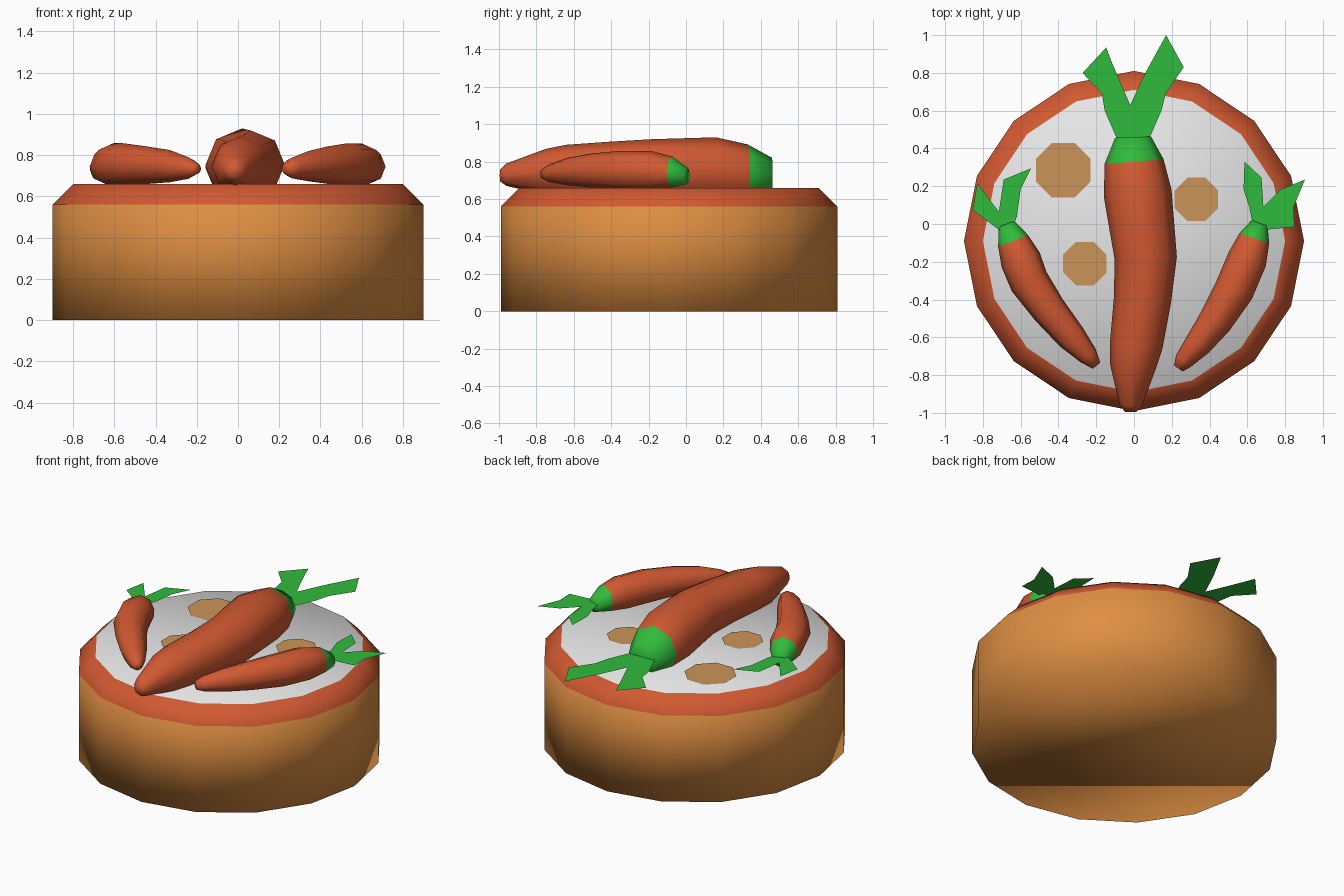
import bpy, bmesh, math
from mathutils import Vector

if "Cube" in bpy.data.objects:
    bpy.data.objects.remove(bpy.data.objects["Cube"])


def mat(name, rgb):
    m = bpy.data.materials.new(name)
    m.diffuse_color = (*rgb, 1)
    m.use_nodes = True
    m.node_tree.nodes["Principled BSDF"].inputs["Base Color"].default_value = m.diffuse_color
    return m


BROWN = mat("warm_brown", (0.74, 0.275, 0.055))
RED = mat("pepper_red", (0.64, 0.10, 0.031))
WHITE = mat("cream_white", (0.79, 0.79, 0.79))
GREEN = mat("leaf_green", (0.03, 0.50, 0.045))
TAN = mat("slice_tan", (0.60, 0.30, 0.095))


def finish(name, bm, mats, smooth, recalc=True):
    if recalc:
        bmesh.ops.recalc_face_normals(bm, faces=bm.faces)
    for f in bm.faces:
        f.smooth = smooth
    me = bpy.data.meshes.new(name)
    bm.to_mesh(me)
    bm.free()
    for m in mats:
        me.materials.append(m)
    ob = bpy.data.objects.new(name, me)
    bpy.context.collection.objects.link(ob)
    return ob


def loft(bm, rings, mats):
    """Bridge rings of points, cap both ends; mats = start cap, bands..., end cap."""
    vs = [[bm.verts.new(p) for p in r] for r in rings]
    n = len(vs[0])
    bm.faces.new(vs[0][::-1]).material_index = mats[0]
    bm.faces.new(vs[-1]).material_index = mats[-1]
    for k, (a, b) in enumerate(zip(vs, vs[1:])):
        for i in range(n):
            j = (i + 1) % n
            bm.faces.new((a[i], a[j], b[j], b[i])).material_index = mats[k + 1]


# pot: 16-sided body with bevelled red rim and white filling
bm = bmesh.new()
ring16 = [(math.cos(i * math.pi / 8), math.sin(i * math.pi / 8)) for i in range(16)]
loft(bm, [[(r * c, r * s - 0.09, z) for c, s in ring16]
          for r, z in ((0.9, 0), (0.9, 0.56), (0.8, 0.66))], [0, 0, 1, 2])
finish("pot", bm, [BROWN, RED, WHITE], True)


# pepper: eight-sided tube along a path of (x, y, z, radius), green first band
def pepper(name, path):
    pts = [Vector(p[:3]) for p in path]
    rings = []
    for i, p in enumerate(pts):
        t = pts[min(i + 1, len(pts) - 1)] - pts[max(i - 1, 0)]
        t.z = 0
        side = t.normalized().cross(Vector((0, 0, 1)))
        r = path[i][3]
        rings.append([p + r * (side * math.cos(k * math.pi / 4)
                               + Vector((0, 0, math.sin(k * math.pi / 4))))
                      for k in range(8)])
    bm = bmesh.new()
    loft(bm, rings, [1, 1] + [0] * (len(path) - 1))
    finish(name, bm, [RED, GREEN], True)


pepper("large_pepper", [
    (-0.005, 0.46, 0.725, 0.095), (0.0, 0.33, 0.735, 0.157), (0.02, 0.16, 0.75, 0.18),
    (0.062, -0.18, 0.755, 0.165), (0.045, -0.4, 0.755, 0.152), (0.012, -0.64, 0.75, 0.14),
    (-0.005, -0.75, 0.745, 0.123), (-0.017, -0.96, 0.73, 0.06), (-0.018, -0.995, 0.725, 0.03)])
pepper("left_pepper", [
    (-0.675, -0.0, 0.725, 0.045), (-0.64, -0.09, 0.745, 0.085), (-0.60, -0.19, 0.752, 0.108),
    (-0.555, -0.305, 0.753, 0.105), (-0.45, -0.455, 0.752, 0.092), (-0.33, -0.60, 0.747, 0.078),
    (-0.24, -0.70, 0.738, 0.052), (-0.198, -0.75, 0.735, 0.025)])
pepper("right_pepper", [
    (0.665, 0.005, 0.725, 0.045), (0.637, -0.075, 0.745, 0.083), (0.60, -0.185, 0.752, 0.105),
    (0.53, -0.35, 0.753, 0.105), (0.43, -0.515, 0.752, 0.09), (0.34, -0.635, 0.747, 0.073),
    (0.262, -0.725, 0.738, 0.05), (0.235, -0.765, 0.735, 0.028)])


# leaves: flat forked outlines at the stem ends
def leaves(name, outline):
    bm = bmesh.new()
    f = bm.faces.new([bm.verts.new((x, y, 0.742)) for x, y in outline])
    f.normal_update()
    if f.normal.z < 0:
        f.normal_flip()
    bmesh.ops.triangulate(bm, faces=[f])
    finish(name, bm, [GREEN], False, False)


leaves("large_leaves", [
    (-0.09, 0.45), (-0.155, 0.60), (-0.17, 0.69), (-0.272, 0.80), (-0.147, 0.935),
    (-0.117, 0.855), (-0.02, 0.63), (0.06, 0.80), (0.17, 1.0), (0.263, 0.83),
    (0.168, 0.69), (0.145, 0.60), (0.08, 0.45)])
leaves("left_leaves", [
    (-0.71, -0.035), (-0.855, 0.075), (-0.83, 0.215), (-0.715, 0.065), (-0.69, 0.235),
    (-0.545, 0.295), (-0.60, 0.185), (-0.62, 0.04), (-0.635, 0.0)])
leaves("right_leaves", [
    (0.625, 0.02), (0.61, 0.09), (0.58, 0.185), (0.585, 0.33), (0.675, 0.245), (0.685, 0.09),
    (0.78, 0.185), (0.905, 0.235), (0.845, 0.09), (0.85, -0.015), (0.70, -0.03)])

# slices: thin octagonal plates with an inset tan centre
for name, x, y, a in (("slice_back_left", -0.375, 0.285, 0.145),
                      ("slice_right", 0.33, 0.13, 0.115),
                      ("slice_front_left", -0.26, -0.21, 0.115)):
    R = a / math.cos(math.pi / 8)
    ang = [math.pi / 8 + i * math.pi / 4 for i in range(8)]
    bm = bmesh.new()
    f = bm.faces.new([bm.verts.new((x + R * math.cos(t), y + R * math.sin(t), 0.665))
                      for t in ang])
    bmesh.ops.inset_region(bm, faces=[f], thickness=a / 3, use_boundary=True)
    f.material_index = 1
    finish(name, bm, [RED, TAN], False, False)
